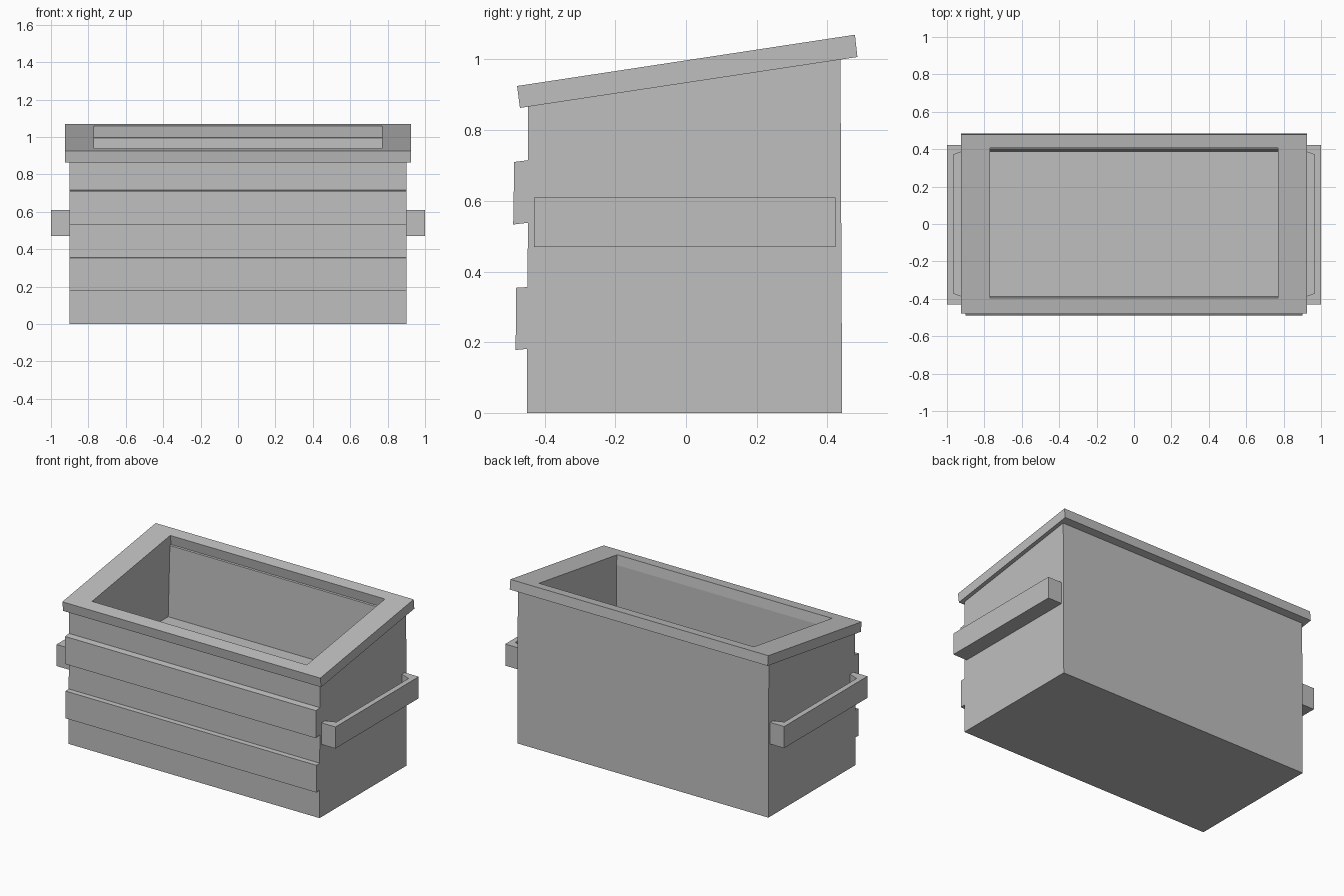
import bpy
import bmesh
from mathutils import Vector

default = bpy.data.objects.get("Cube")
if default:
    bpy.data.objects.remove(default, do_unlink=True)

# One plain painted steel colour
STEEL = (0.52, 0.52, 0.52, 1.0)
steel = bpy.data.materials.new("grey_steel")
steel.use_nodes = True
steel.diffuse_color = STEEL
steel.node_tree.nodes["Principled BSDF"].inputs["Base Color"].default_value = STEEL


def prism(name, profile, low, high, axis="x"):
    """Extrude a closed profile along x (points are y, z) or z (points are x, y)."""
    bm = bmesh.new()
    if axis == "x":
        points = [(low, a, b) for a, b in profile]
        step = Vector((high - low, 0, 0))
    else:
        points = [(a, b, low) for a, b in profile]
        step = Vector((0, 0, high - low))
    face = bm.faces.new([bm.verts.new(p) for p in points])
    extruded = bmesh.ops.extrude_face_region(bm, geom=[face])["geom"]
    moved = [v for v in extruded if isinstance(v, bmesh.types.BMVert)]
    bmesh.ops.translate(bm, verts=moved, vec=step)
    bmesh.ops.recalc_face_normals(bm, faces=bm.faces)
    mesh = bpy.data.meshes.new(name)
    bm.to_mesh(mesh)
    bm.free()
    mesh.materials.append(steel)
    obj = bpy.data.objects.new(name, mesh)
    bpy.context.collection.objects.link(obj)
    return obj


def carve(target, cutter):
    """Cut one solid out of another and discard the cutter."""
    cutter.hide_render = True
    mod = target.modifiers.new("opening", "BOOLEAN")
    mod.operation = "DIFFERENCE"
    mod.solver = "EXACT"
    mod.object = cutter
    bpy.context.view_layer.objects.active = target
    bpy.ops.object.modifier_apply(modifier=mod.name)
    bpy.data.objects.remove(cutter, do_unlink=True)


# Container body with two pressed ribs along the front
body = prism("container_body", [
    (0.442, 0), (0.437, 1.0), (-0.447, 0.868),
    (-0.447, 0.715), (-0.486, 0.71), (-0.489, 0.533), (-0.447, 0.538),
    (-0.449, 0.356), (-0.481, 0.354), (-0.482, 0.178), (-0.45, 0.181),
    (-0.45, 0)], -0.9, 0.9)
carve(body, prism("cavity", [
    (-0.388, 0.54), (0.385, 0.54), (0.41, 1.2), (-0.388, 1.2)], -0.77, 0.77))

# Sloping rim, its opening square to the slope
rim = prism("sloping_rim", [
    (-0.478, 0.925), (-0.47, 0.863), (0.485, 1.007), (0.478, 1.07)], -0.925, 0.925)
carve(rim, prism("rim_opening", [
    (-0.41, 1.035), (-0.374, 0.795), (0.427, 0.915), (0.391, 1.155)], -0.77, 0.77))

# Lifting pockets on both sides, open at the top
for name, side in (("left_lifting_pocket", 1), ("right_lifting_pocket", -1)):
    outer = [(0.9, -0.43), (1.0, -0.43), (1.0, 0.423), (0.9, 0.423)]
    inner = [(0.88, -0.402), (0.965, -0.37), (0.965, 0.37), (0.88, 0.402)]
    pocket = prism(name, [(side * x, y) for x, y in outer], 0.47, 0.61, "z")
    carve(pocket, prism("pocket_hollow", [(side * x, y) for x, y in inner],
                        0.51, 0.66, "z"))
